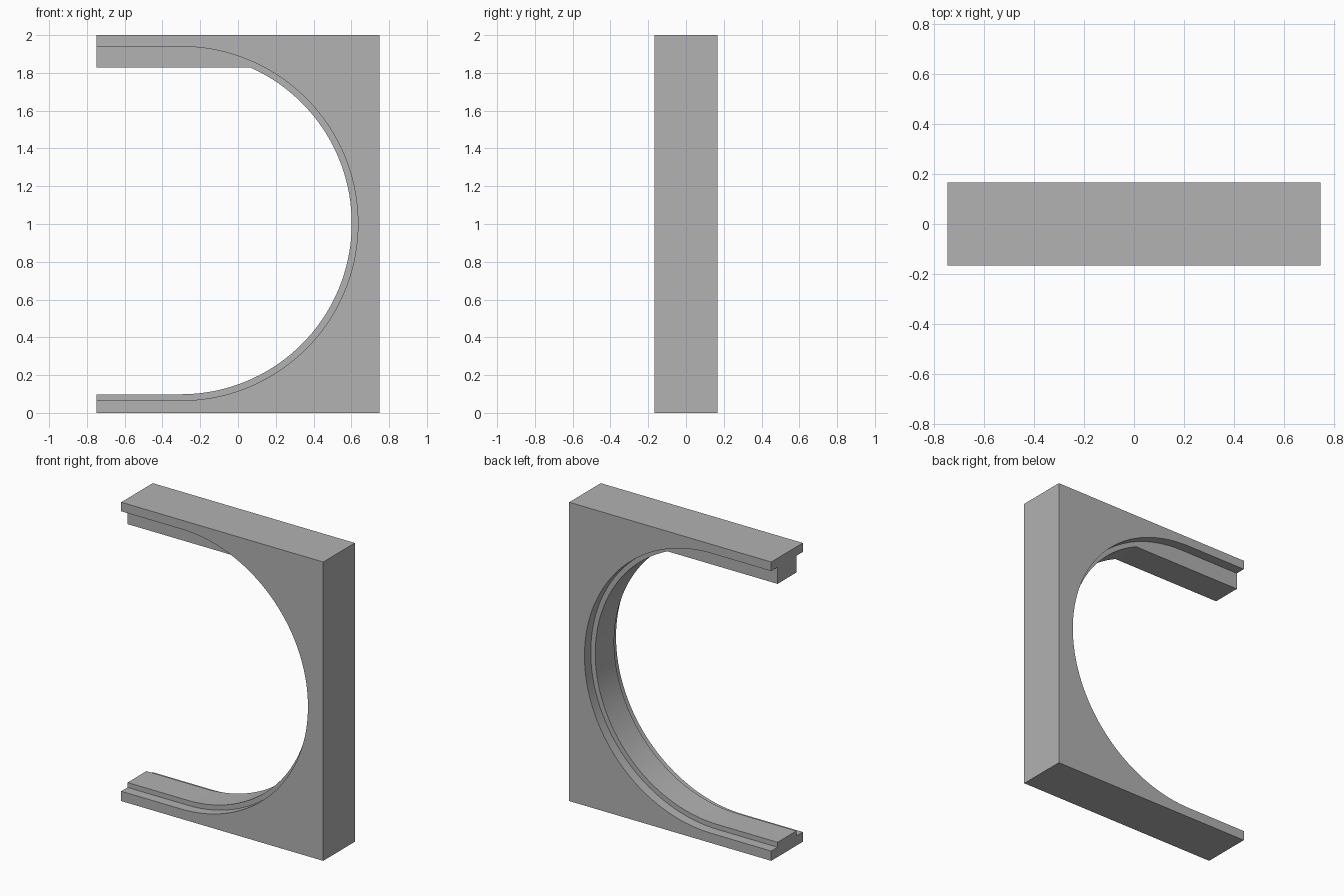
import bpy
import bmesh
import math

default_cube = bpy.data.objects.get("Cube")
if default_cube:
    bpy.data.objects.remove(default_cube, do_unlink=True)

# Overall sizes
HALF_WIDTH, HALF_DEPTH, HEIGHT = 0.748, 0.167, 2.0
RIB_HALF = 0.1                      # half thickness of the raised inner rib
CENTRE_X, CENTRE_Z = -0.302, 1.0025
OUTER_R, RIB_R = 0.937, 0.904       # opening in the faces, opening in the rib
RIB_TOP = 1.828                     # the rib is cut flat under the top arm
SEGMENTS = 72

# Plain grey material
grey = bpy.data.materials.new("plain_grey")
grey.use_nodes = True
colour = (0.445, 0.445, 0.445, 1)
grey.diffuse_color = colour
grey.node_tree.nodes["Principled BSDF"].inputs["Base Color"].default_value = colour

# Angles along the half-round opening, with one exactly at the rib's flat cut
cut = math.asin((RIB_TOP - CENTRE_Z) / RIB_R)
angles = sorted([math.pi * (i / SEGMENTS - 0.5) for i in range(SEGMENTS + 1)] + [cut])


def opening(radius, top=HEIGHT):
    """Opening outline: lower straight run, half circle, upper straight run."""
    arc = [(CENTRE_X + radius * math.cos(a), CENTRE_Z + radius * math.sin(a)) for a in angles]
    path = [(-HALF_WIDTH, arc[0][1])] + arc + [(-HALF_WIDTH, arc[-1][1])]
    return [(x, min(z, top)) for x, z in path]


bm = bmesh.new()

# Stepped cross-section swept along the opening
sections = []
for (ax, az), (bx, bz) in zip(opening(OUTER_R), opening(RIB_R, RIB_TOP)):
    profile = [(ax, -HALF_DEPTH, az), (ax, -RIB_HALF, az), (bx, -RIB_HALF, bz),
               (bx, RIB_HALF, bz), (ax, RIB_HALF, az), (ax, HALF_DEPTH, az)]
    sections.append([bm.verts.new(p) for p in profile])
for a, b in zip(sections, sections[1:]):
    for i in range(len(a) - 1):
        bm.faces.new((a[i], b[i], b[i + 1], a[i + 1]))

# Outer rectangle: bottom, side and top
corners = [(-HALF_WIDTH, 0), (HALF_WIDTH, 0), (HALF_WIDTH, HEIGHT), (-HALF_WIDTH, HEIGHT)]
front = [bm.verts.new((x, -HALF_DEPTH, z)) for x, z in corners]
back = [bm.verts.new((x, HALF_DEPTH, z)) for x, z in corners]
for i in range(3):
    bm.faces.new((front[i], front[i + 1], back[i + 1], back[i]))

# Front and back faces, then the stepped ends of both arms
bm.faces.new(front + [s[0] for s in reversed(sections)])
bm.faces.new(back + [s[-1] for s in reversed(sections)])
bm.faces.new(sections[0] + [back[0], front[0]])
bm.faces.new(sections[-1] + [back[3], front[3]])
bmesh.ops.recalc_face_normals(bm, faces=bm.faces)

mesh = bpy.data.meshes.new("arch_frame")
bm.to_mesh(mesh)
bm.free()
mesh.materials.append(grey)
frame = bpy.data.objects.new("arch_frame", mesh)
bpy.context.collection.objects.link(frame)

# Smooth curve with sharp steps
bpy.ops.object.select_all(action="DESELECT")
frame.select_set(True)
bpy.context.view_layer.objects.active = frame
bpy.ops.object.shade_smooth_by_angle(angle=math.radians(15))
